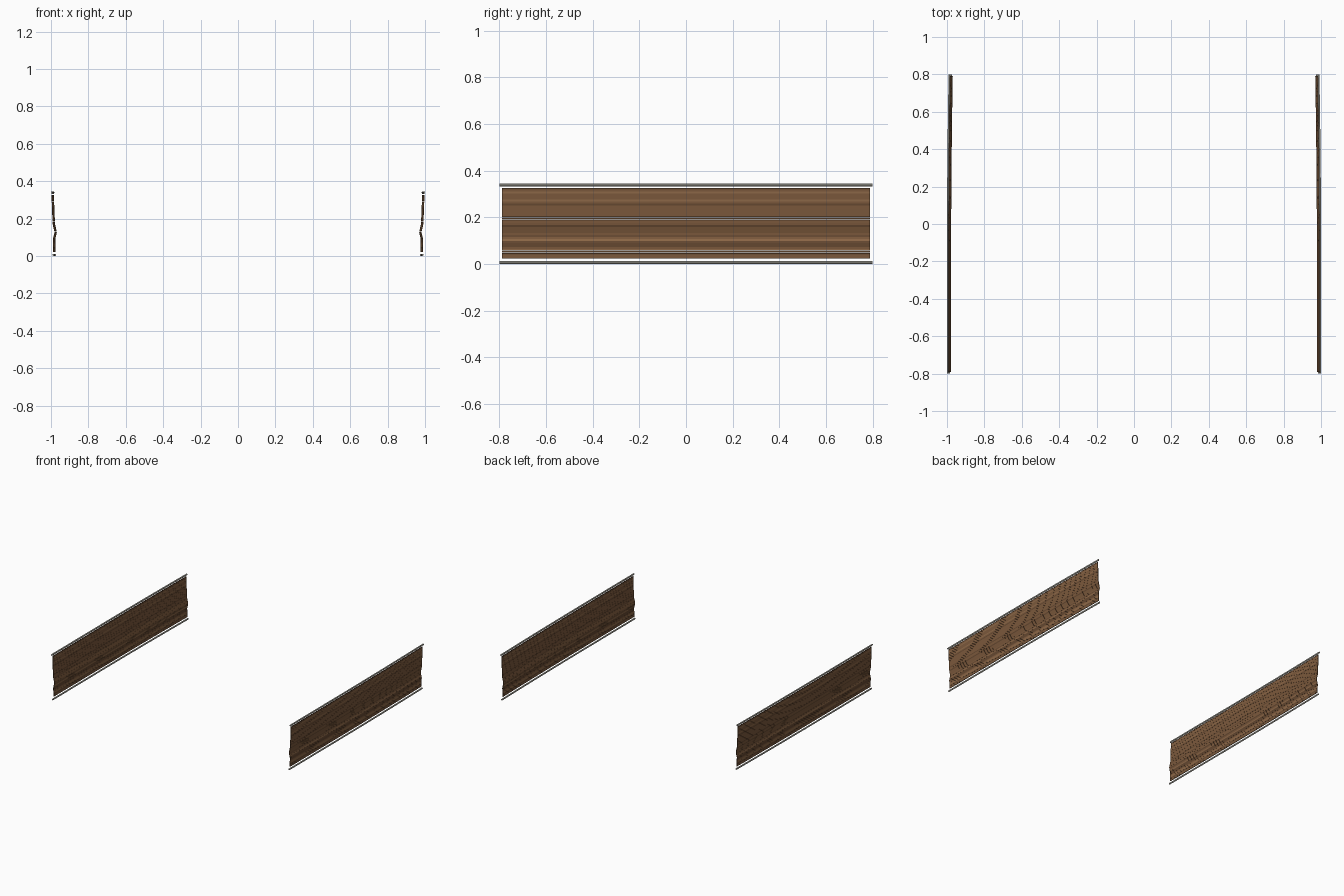
import bpy, bmesh, math, random

if "Cube" in bpy.data.objects:
    bpy.data.objects.remove(bpy.data.objects["Cube"])

random.seed(4)

# Side profile of the hanging blind (x, z), right-hand side
PROFILE = [(0.987, 0.0), (0.987, 0.06), (0.988, 0.09), (0.979, 0.128),
           (0.989, 0.17), (0.992, 0.24), (0.996, 0.346)]


def profile_x(z):
    for (x0, z0), (x1, z1) in zip(PROFILE, PROFILE[1:]):
        if z <= z1:
            return x0 + (x1 - x0) * (z - z0) / (z1 - z0)
    return PROFILE[-1][0]


def sag(y):
    # the panel curls slightly inward toward the back
    return 0.009 * max(0.0, y + 0.2) ** 2


def material(name, rgb):
    m = bpy.data.materials.new(name)
    m.diffuse_color = (*rgb, 1)
    m.use_nodes = True
    m.node_tree.nodes["Principled BSDF"].inputs["Base Color"].default_value = m.diffuse_color
    return m


def add_bar(bm, side, z, half_len, w, h, sides, mat=0):
    # closed bar along y, swept through a few stations
    cx, n, rings = profile_x(z), 10, []
    for i in range(n + 1):
        y = -half_len + 2 * half_len * i / n
        ring = []
        for k in range(sides):
            a = 2 * math.pi * (k + 0.5) / sides
            s = 1 / math.cos(math.pi / sides)
            dx, dz = w / 2 * s * math.cos(a), h / 2 * s * math.sin(a)
            x = cx - sag(y) + dx + (profile_x(z + dz) - cx)
            ring.append(bm.verts.new((side * x, y, z + dz)))
        rings.append(ring)
    faces = [bm.faces.new(rings[0]), bm.faces.new(rings[-1][::-1])]
    for r0, r1 in zip(rings, rings[1:]):
        for k in range(sides):
            j = (k + 1) % sides
            faces.append(bm.faces.new((r0[k], r1[k], r1[j], r0[j])))
    for f in faces:
        f.material_index = mat


def finish(bm, name, mats):
    bmesh.ops.recalc_face_normals(bm, faces=bm.faces[:])
    me = bpy.data.meshes.new(name)
    bm.to_mesh(me)
    bm.free()
    for m in mats:
        me.materials.append(m)
    ob = bpy.data.objects.new(name, me)
    bpy.context.collection.objects.link(ob)


woods = [material("wood_dark", (0.13, 0.065, 0.03)),
         material("wood_mid", (0.20, 0.10, 0.045)),
         material("wood_light", (0.27, 0.14, 0.065))]
rail = material("rail_cream", (0.62, 0.6, 0.52))

SLATS, Z0, Z1 = 36, 0.023, 0.327
pitch = (Z1 - Z0) / SLATS
tones = [random.choice((0, 1, 1, 2)) for _ in range(SLATS)]

for label, side in (("left", -1), ("right", 1)):
    # thin wooden slats
    bm = bmesh.new()
    for i in range(SLATS):
        add_bar(bm, side, Z0 + pitch * (i + 0.5), 0.79, 0.004, pitch * 0.97, 4, tones[i])
    finish(bm, label + "_slats", woods)
    # rails along the top and bottom edges
    for part, z in (("top", 0.339), ("bottom", 0.006)):
        bm = bmesh.new()
        add_bar(bm, side, z, 0.8, 0.009, 0.012, 8)
        finish(bm, f"{label}_{part}_rail", [rail])
